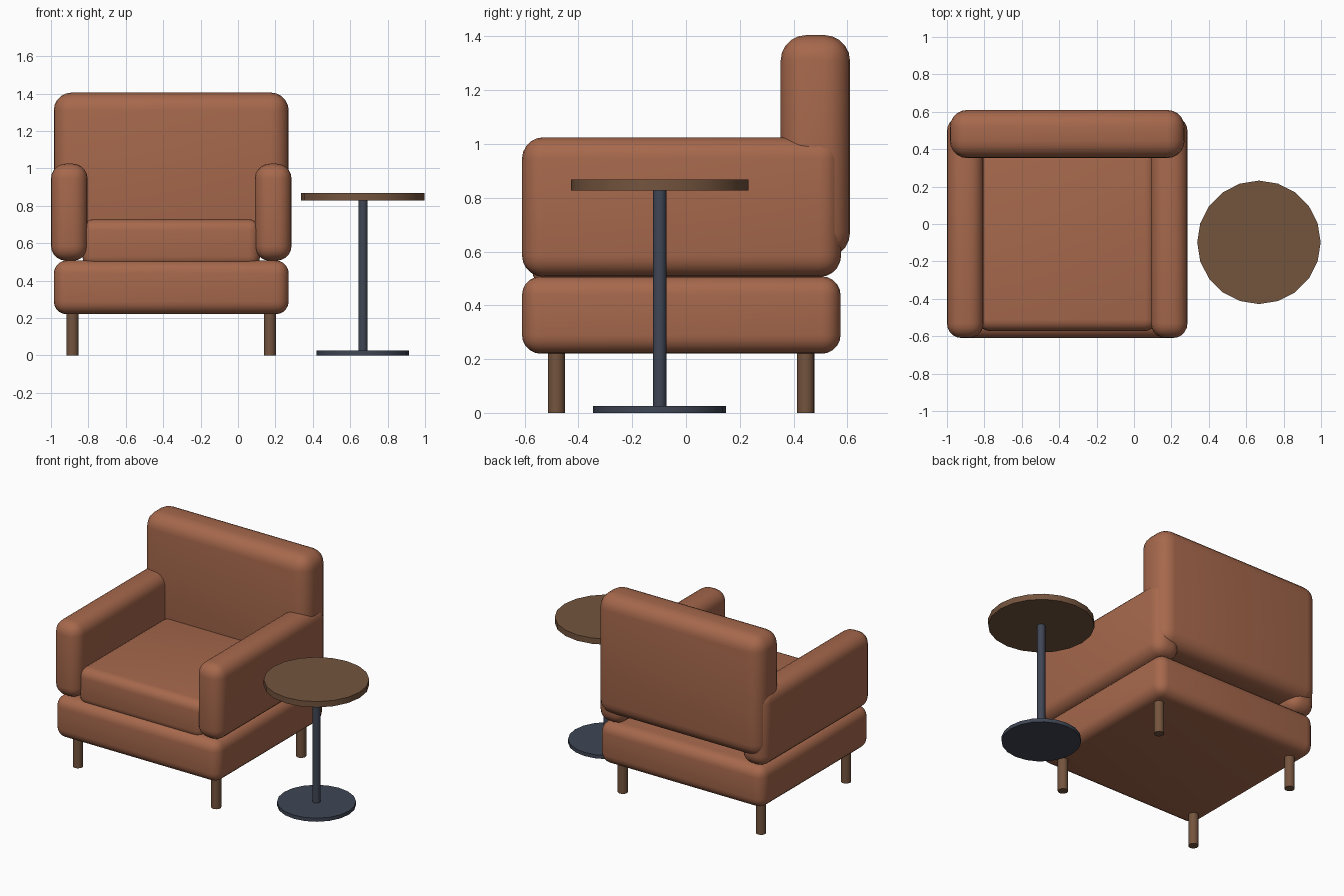
import bpy
import math

if "Cube" in bpy.data.objects:
    bpy.data.objects.remove(bpy.data.objects["Cube"])


def material(name, rgb):
    m = bpy.data.materials.new(name)
    m.diffuse_color = (*rgb, 1)
    m.use_nodes = True
    m.node_tree.nodes["Principled BSDF"].inputs["Base Color"].default_value = m.diffuse_color
    return m


leather = material("tan leather", (0.381, 0.138, 0.072))
wood = material("brown wood", (0.174, 0.089, 0.048))
metal = material("dark metal", (0.050, 0.061, 0.089))


def finish(name, mat):
    ob = bpy.context.object
    ob.name = name
    ob.data.materials.append(mat)
    bpy.ops.object.shade_smooth_by_angle(angle=math.radians(35))
    return ob


def padded_box(name, x, y, z, radius):
    """Box between (min, max) pairs with rounded edges."""
    bpy.ops.mesh.primitive_cube_add(size=1, location=[(a + b) / 2 for a, b in (x, y, z)])
    ob = bpy.context.object
    ob.scale = [b - a for a, b in (x, y, z)]
    bpy.ops.object.transform_apply(location=False, rotation=False, scale=True)
    bev = ob.modifiers.new("rounding", 'BEVEL')
    bev.width = radius
    bev.segments = 5
    bev.limit_method = 'NONE'
    bpy.ops.object.modifier_apply(modifier=bev.name)
    return finish(name, leather)


def post(name, x, y, z0, z1, radius, sides, mat):
    bpy.ops.mesh.primitive_cylinder_add(vertices=sides, radius=radius, depth=z1 - z0,
                                        location=(x, y, (z0 + z1) / 2))
    return finish(name, mat)


# Armchair upholstery
CX = -0.357
padded_box("seat_base", (CX - 0.628, CX + 0.628), (-0.61, 0.575), (0.22, 0.508), 0.07)
padded_box("seat_cushion", (CX - 0.475, CX + 0.475), (-0.572, 0.40), (0.47, 0.728), 0.06)
padded_box("backrest", (CX - 0.628, CX + 0.628), (0.352, 0.61), (0.575, 1.405), 0.095)
for side, label in ((-1, "left"), (1, "right")):
    c = CX + side * 0.545
    padded_box(label + "_armrest", (c - 0.098, c + 0.098), (-0.61, 0.577), (0.506, 1.025), 0.08)
    # Legs
    for y, end in ((-0.482, "front"), (0.445, "back")):
        post(f"{end}_{label}_leg", CX + side * 0.528, y, 0, 0.25, 0.032, 20, wood)

# Side table
TX, TY = 0.668, -0.098
post("table_foot", TX, TY, 0, 0.025, 0.247, 20, metal)
post("table_stem", TX, TY, 0.02, 0.835, 0.025, 20, metal)
post("table_top", TX, TY, 0.828, 0.868, 0.33, 20, wood)
